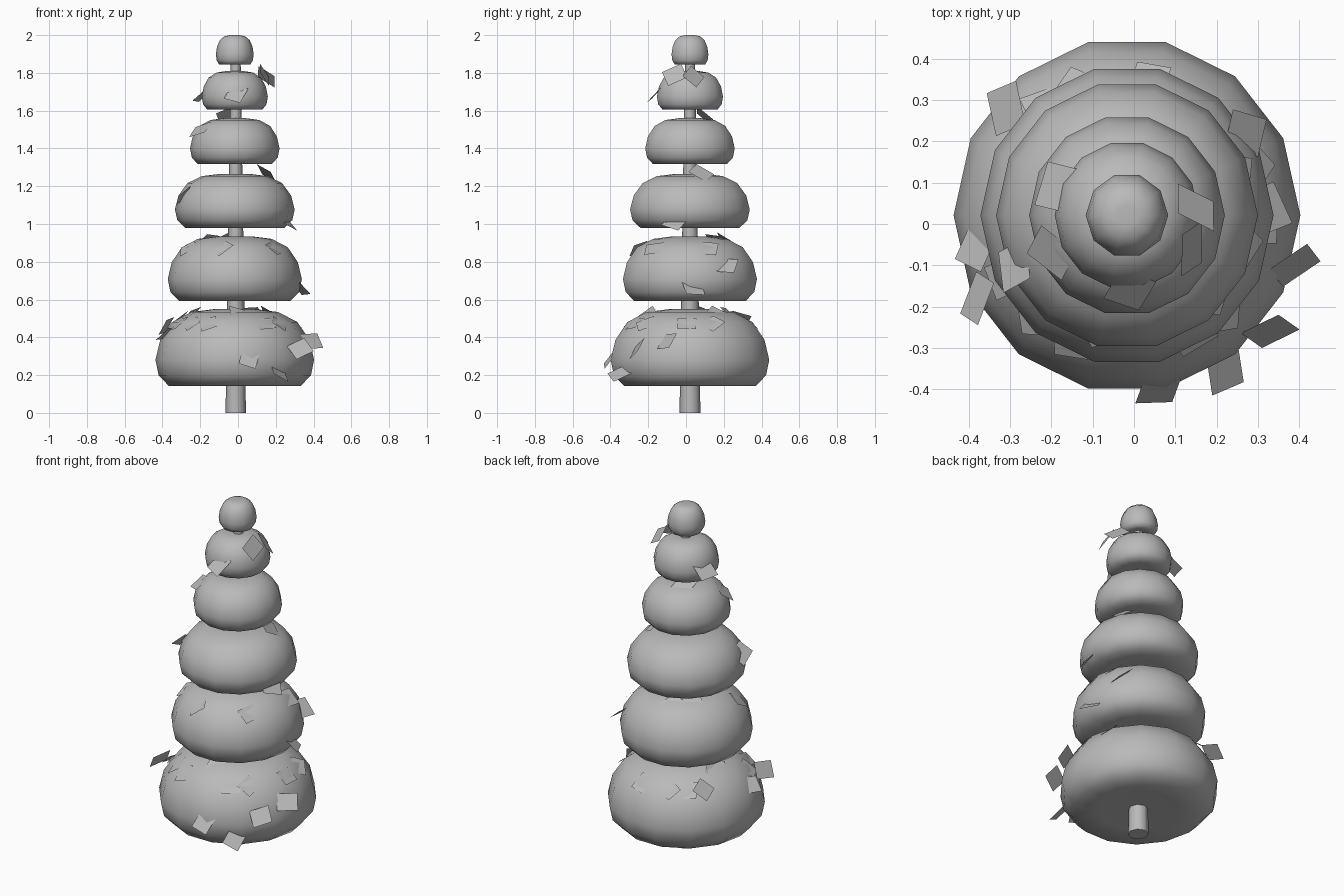
import bpy, bmesh, math, random
from mathutils import Vector

if "Cube" in bpy.data.objects:
    bpy.data.objects.remove(bpy.data.objects["Cube"])

random.seed(4)
CX, CY = -0.017, 0.021

grey = bpy.data.materials.new("plain grey")
grey.diffuse_color = (0.49, 0.49, 0.49, 1)
grey.use_nodes = True
grey.node_tree.nodes["Principled BSDF"].inputs["Base Color"].default_value = grey.diffuse_color


def finish(name, bm, smooth):
    me = bpy.data.meshes.new(name)
    bm.to_mesh(me)
    bm.free()
    me.materials.append(grey)
    for p in me.polygons:
        p.use_smooth = smooth
    ob = bpy.data.objects.new(name, me)
    bpy.context.collection.objects.link(ob)
    return ob


def lathe(bm, profile, n, cx, cy):
    """Closed solid of revolution; the first and last profile points are poles."""
    bottom = bm.verts.new((cx, cy, profile[0][1]))
    top = bm.verts.new((cx, cy, profile[-1][1]))
    rings = [[bm.verts.new((cx + r * math.cos(2 * math.pi * i / n),
                            cy + 1.025 * r * math.sin(2 * math.pi * i / n), z))
              for i in range(n)] for r, z in profile[1:-1]]
    for i in range(n):
        j = (i + 1) % n
        bm.faces.new((bottom, rings[0][j], rings[0][i]))
        bm.faces.new((top, rings[-1][i], rings[-1][j]))
        for a, b in zip(rings, rings[1:]):
            bm.faces.new((a[i], a[j], b[j], b[i]))


# trunk: tapered pole with eight sides
bm = bmesh.new()
lathe(bm, [(0, 0), (0.054, 0), (0.04, 0.95), (0.026, 1.87), (0, 1.87)],
      8, -0.012, CY)
trunk = finish("trunk", bm, True)
bpy.context.view_layer.objects.active = trunk
trunk.select_set(True)
bpy.ops.object.shade_smooth_by_angle(angle=math.radians(50))
trunk.select_set(False)

# foliage tiers: flattened cushions, (bottom, top, radius)
SHAPE = [(0, 0.03), (0.5, 0.015), (0.83, 0), (0.96, 0.14), (1, 0.34),
         (0.94, 0.6), (0.79, 0.83), (0.55, 0.96), (0.25, 1), (0, 0.98)]
TIERS = [(0.142, 0.55, 0.42), (0.592, 0.935, 0.355), (0.98, 1.265, 0.317),
         (1.318, 1.56, 0.237), (1.605, 1.81, 0.175), (1.845, 2.0, 0.1)]
for k, (z0, z1, r) in enumerate(TIERS):
    bm = bmesh.new()
    lathe(bm, [(s * r, z0 + t * (z1 - z0)) for s, t in SHAPE],
          14 if k < 5 else 10, CX, CY)
    finish("foliage_tier_%d" % (k + 1), bm, True)


# loose leaves: flat square cards poking out of the foliage
def leaf(bm, pos, normal, size, roll):
    nrm = Vector(normal).normalized()
    u = nrm.orthogonal().normalized()
    v = nrm.cross(u)
    a, b = (u * math.cos(roll) + v * math.sin(roll),
            v * math.cos(roll) - u * math.sin(roll))
    h = size / 2
    bm.faces.new([bm.verts.new(Vector(pos) + a * h * s + b * h * 0.85 * t)
                  for s, t in ((-1, -1), (1, -1), (1, 1), (-1, 1))])


def outward(x, y, lift, wobble):
    """Direction away from the trunk, lifted and turned a little."""
    a = math.atan2(y - CY, x - CX) + random.uniform(-wobble, wobble)
    return Vector((math.cos(a), math.sin(a), lift))


LEAVES = [
    (0.39, -0.10, 0.38), (-0.38, -0.18, 0.46), (0.22, -0.35, 0.21),
    (0.06, -0.40, 0.29), (0.33, -0.26, 0.34), (-0.31, 0.28, 0.50),
    (-0.38, -0.05, 0.42), (0.33, 0.04, 0.66), (0.27, 0.22, 0.78),
    (0.26, -0.06, 1.01), (-0.29, -0.10, 1.15), (0.15, 0.08, 1.27),
    (-0.20, -0.07, 1.50), (-0.19, 0.09, 1.68), (-0.01, -0.16, 1.69),
    (0.15, 0.04, 1.78), (0.14, -0.06, 1.79), (-0.06, 0.10, 1.57)]
bm = bmesh.new()
for i, (x, y, z) in enumerate(LEAVES):
    nrm = outward(x, y, random.uniform(0.5, 1.3), 0.9)
    leaf(bm, (x, y, z), -nrm if i % 4 == 0 else nrm, 0.11,
         random.uniform(0, 1.5))

# scattered leaves half sunk into the shoulders of the lower tiers
for (z0, z1, r), count in zip(TIERS, (15, 6)):
    for i in range(count):
        a = 2 * math.pi * (i + random.uniform(0.1, 0.9)) / count
        s, t = random.choice(SHAPE[6:8])
        x, y = CX + s * r * math.cos(a), CY + s * r * math.sin(a)
        nrm = outward(x, y, 1.2, 0.5)
        leaf(bm, (x, y, z0 + (t - 0.02) * (z1 - z0)),
             -nrm if i % 4 == 0 else nrm, 0.1, random.uniform(0, 1.5))
finish("loose_leaves", bm, False)
